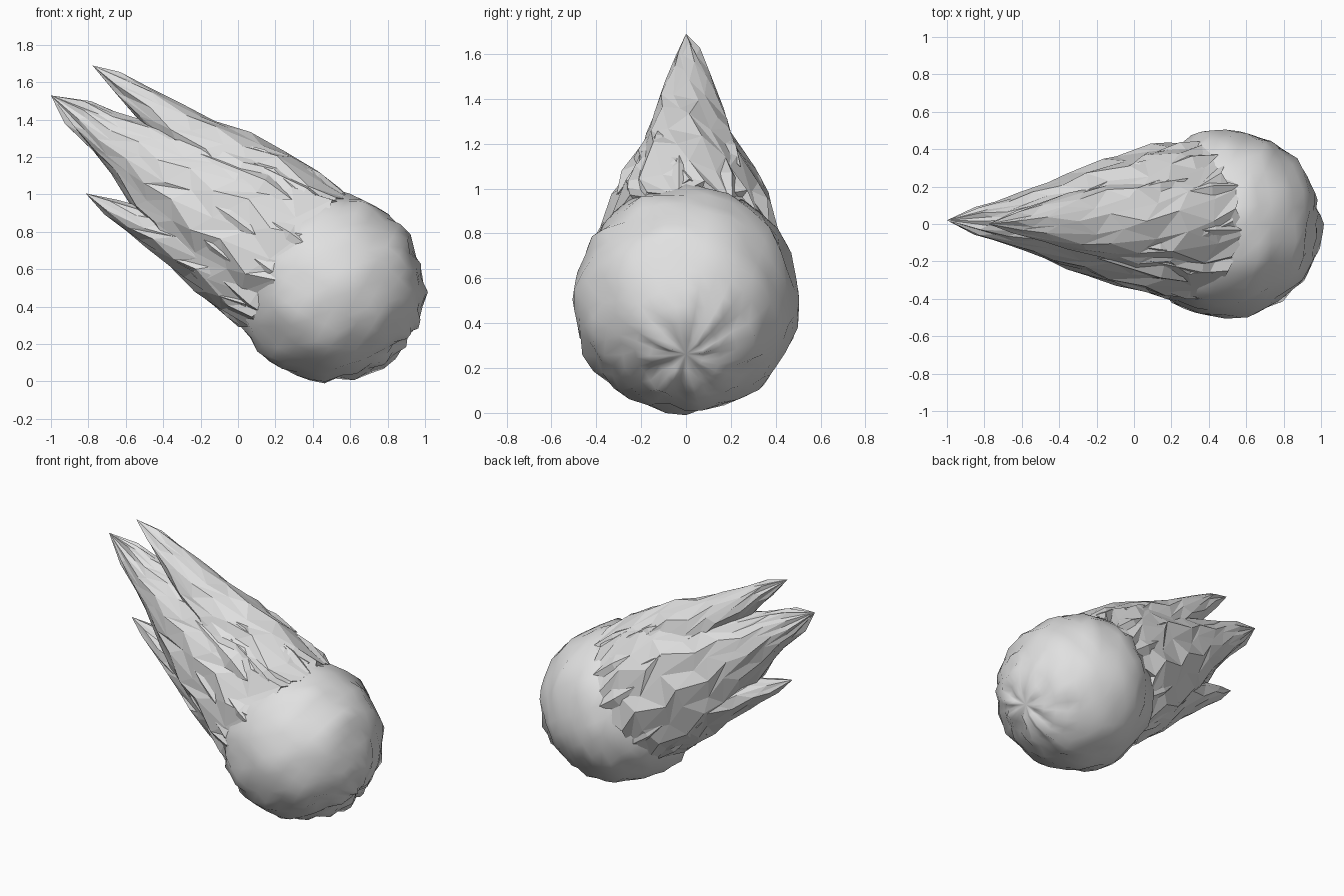
import bpy, bmesh, math, random
from mathutils import Vector, noise

if "Cube" in bpy.data.objects:
    bpy.data.objects.remove(bpy.data.objects["Cube"])

random.seed(4)
CENTRE = Vector((0.49, 0, 0.5))
BACK = Vector((-0.84, 0, 0.54)).normalized()   # tail direction
UP = Vector((0.54, 0, 0.84)).normalized()      # across the tail, upward
SIDE = Vector((0, 1, 0))

grey = bpy.data.materials.new("stone grey")
grey.diffuse_color = (0.75, 0.75, 0.75, 1)
grey.use_nodes = True
grey.node_tree.nodes["Principled BSDF"].inputs["Base Color"].default_value = grey.diffuse_color


def finish(name, bm, smooth=False):
    bmesh.ops.recalc_face_normals(bm, faces=bm.faces)
    mesh = bpy.data.meshes.new(name)
    bm.to_mesh(mesh)
    bm.free()
    mesh.materials.append(grey)
    for p in mesh.polygons:
        p.use_smooth = smooth
    obj = bpy.data.objects.new(name, mesh)
    bpy.context.collection.objects.link(obj)
    return obj


def place(s, y, v):
    return CENTRE + BACK * s + SIDE * y + UP * v


def section(stations, s):
    """Interpolate (centre v, half height, half width) along the tail."""
    for a, b in zip(stations, stations[1:]):
        if s <= b[0]:
            t = max(0, (s - a[0]) / (b[0] - a[0]))
            return [p + (q - p) * t for p, q in zip(a[1:], b[1:])]
    return stations[-1][1:]


def flame(name, stations, tip, sides=18, rings=8):
    """Faceted tapering body with staggered, ragged rings and a pointed end."""
    bm = bmesh.new()
    start, end = stations[0][0], stations[-1][0]
    loops = []
    for r in range(rings):
        loop = []
        for i in range(sides):
            s = start + (end - start) * r / (rings - 1)
            s += (0.04 if i % 2 else -0.03) + random.uniform(-0.03, 0.03)
            cv, hv, hy = section(stations, s)
            a = math.tau * (i + 0.5 * (r % 2)) / sides
            k = (1.03 if i % 2 else 0.97) + random.uniform(-0.03, 0.03)
            y = hy * k * math.cos(a) + 0.015
            loop.append(bm.verts.new(place(s, y, cv + hv * k * math.sin(a))))
        loops.append(loop)
    for a, b in zip(loops, loops[1:]):
        for i in range(sides):
            j = (i + 1) % sides
            bm.faces.new((a[i], a[j], b[j]))
            bm.faces.new((a[i], b[j], b[i]))
    point = bm.verts.new(place(*tip))
    hub = bm.verts.new(sum((v.co for v in loops[0]), Vector()) / sides)
    for i in range(sides):
        j = (i + 1) % sides
        bm.faces.new((loops[-1][i], loops[-1][j], point))
        bm.faces.new((loops[0][j], loops[0][i], hub))
    return finish(name, bm)


# Rock ball: poles lie along the flight direction, wrinkled near the front pole
bm = bmesh.new()
bmesh.ops.create_uvsphere(bm, u_segments=32, v_segments=20, radius=0.5)
pole = Vector((0.866, 0, -0.5))
turn = Vector((0, 0, 1)).rotation_difference(pole)
for v in bm.verts:
    d = v.co.normalized()
    polar, around = math.acos(max(-1, min(1, d.z))), math.atan2(d.y, d.x)
    lump = 0.016 * noise.noise(d * 2.6) + 0.035 * noise.noise(d * 6)
    wrinkle = 0.014 * math.sin(around * 8 + math.sin(around * 3)) * math.exp(-((polar - 0.3) / 0.22) ** 2)
    dent = -0.02 * math.exp(-(polar / 0.12) ** 2)
    v.co = CENTRE + Vector((0, 0, 0.005)) + (turn @ d) * (0.503 + lump + wrinkle + dent)
finish("rock_ball", bm, True)

# Tail: stations are (distance, centre v, half height, half width)
tail = flame("tail", [(0.22, 0.02, 0.45, 0.43), (0.5, 0.03, 0.44, 0.39),
                      (0.8, 0.04, 0.38, 0.31), (1.1, 0.04, 0.25, 0.22),
                      (1.35, 0.05, 0.15, 0.14), (1.6, 0.06, 0.085, 0.075)],
             (1.81, 0.02, 0.06), sides=20, rings=9)
upper = flame("upper_flame", [(0.18, 0.22, 0.25, 0.30), (0.5, 0.24, 0.25, 0.26),
                              (0.74, 0.25, 0.23, 0.23), (1.0, 0.27, 0.15, 0.18),
                              (1.3, 0.29, 0.10, 0.12), (1.5, 0.31, 0.055, 0.06)],
              (1.71, 0.0, 0.315), sides=14)
lower = flame("lower_flame", [(0.28, -0.20, 0.24, 0.30), (0.55, -0.20, 0.21, 0.27),
                              (0.8, -0.21, 0.15, 0.21), (1.05, -0.25, 0.085, 0.12),
                              (1.2, -0.27, 0.05, 0.065)],
              (1.37, 0.0, -0.28), sides=12, rings=7)

# Broad shards lying along the tail and licking forward over the rock
bm = bmesh.new()
core = [(0.2, 0.02, 0.45, 0.43), (0.5, 0.04, 0.44, 0.385),
        (0.8, 0.06, 0.39, 0.29), (1.2, 0.05, 0.25, 0.18)]
for row, s0 in enumerate((0.25, 0.55)):
    for i in range(11):
        a = math.tau * (i + 0.5 * (row % 2)) / 11 + random.uniform(-0.12, 0.12)
        s = s0 + random.uniform(-0.05, 0.05)
        length = random.uniform(0.36, 0.48)

        def on_tail(ds, da, lift):
            cv, hv, hy = section(core, s + ds)
            return bm.verts.new(place(s + ds, (hy + lift) * math.cos(a + da) + 0.015,
                                      cv + (hv + lift) * math.sin(a + da)))
        front = on_tail(-0.08, 0, 0.0)
        left, right = on_tail(0.1, -0.26, -0.03), on_tail(0.1, 0.26, -0.03)
        ridge, under = on_tail(0.1, 0, 0.018), on_tail(0.12, 0, -0.08)
        tip = on_tail(length, 0.04, -0.01)
        for end in (front, tip):
            for p, q in ((left, ridge), (ridge, right), (right, under), (under, left)):
                bm.faces.new((p, q, end))
shards = finish("tail_shards", bm)

# Merge the flames and shards into one outer shell
for part in (upper, lower, shards):
    mod = tail.modifiers.new("merge " + part.name, "BOOLEAN")
    mod.operation, mod.solver, mod.use_self = "UNION", "EXACT", True
    mod.object = part
    part.hide_render = True
    part.hide_viewport = True
